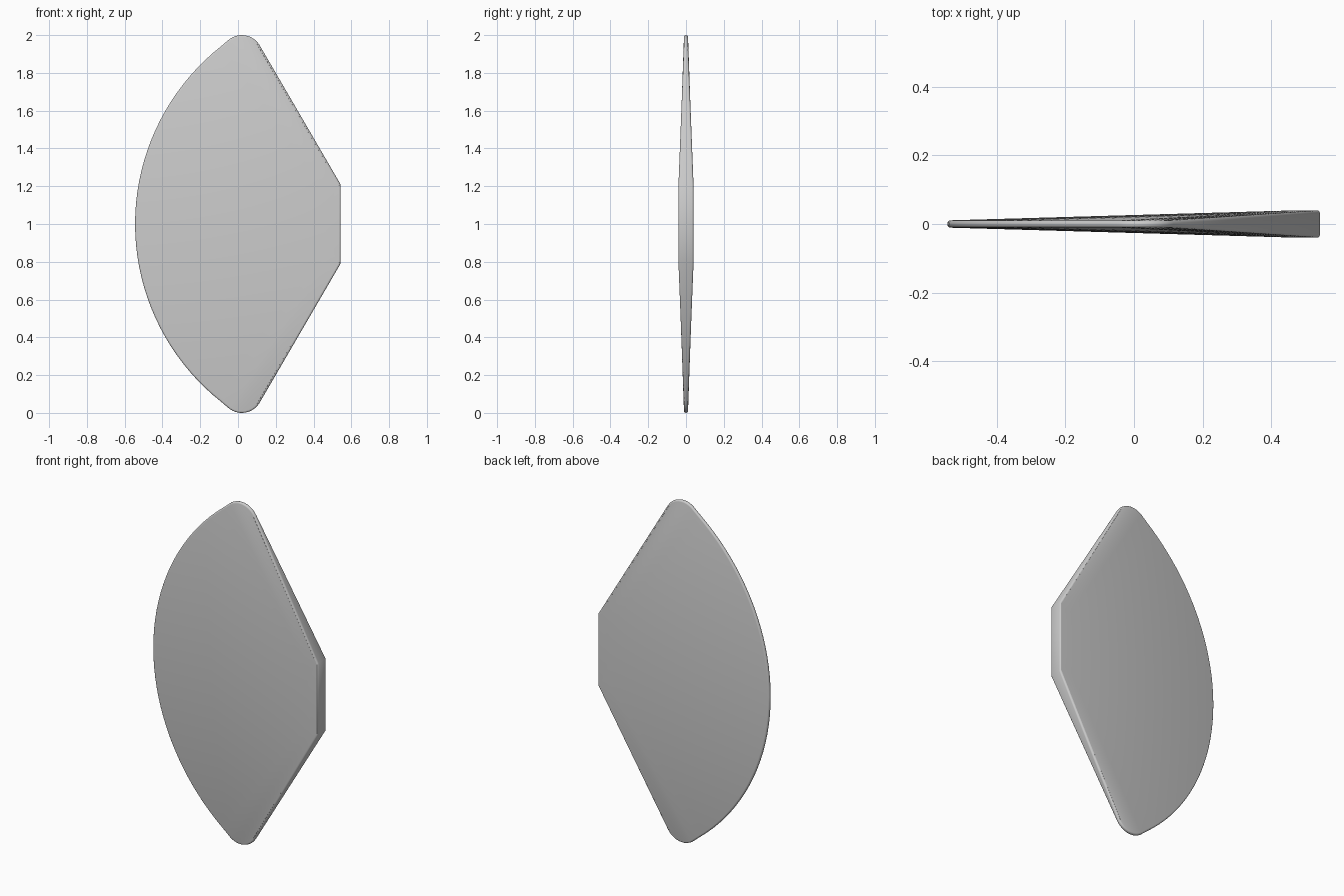
import bpy, bmesh, math

if "Cube" in bpy.data.objects:
    bpy.data.objects.remove(bpy.data.objects["Cube"])

def arc(cx, cz, r, a0, a1, n):
    return [(cx + r * math.cos(math.radians(a0 + (a1 - a0) * i / n)),
             cz + r * math.sin(math.radians(a0 + (a1 - a0) * i / n))) for i in range(n + 1)]

# Outer outline: rounded upper tip, cutting edge, rounded lower tip
EDGE_R, TIP_R, EDGE_X = 1.2, 0.11, 0.655
tip_x, tip_z = 0.02, 0.89
a = math.degrees(math.atan2(tip_z, tip_x - EDGE_X))
outer = (arc(tip_x, 1 + tip_z, TIP_R, 30, a, 10)
         + arc(EDGE_X, 1, EDGE_R, a, 360 - a, 40)[1:-1]
         + arc(tip_x, 1 - tip_z, TIP_R, 360 - a, 330, 10))

# Inner curve at the thick end: shallow bulge away from the flat back
BACK_X, HALF_Z, BULGE = 0.543, 0.21, 0.085
n = len(outer)
inner = []
for i in range(n):
    t = 1 - 2 * i / (n - 1)
    inner.append((BACK_X - BULGE * (1 - t * t), 1 + HALF_Z * t))

bm = bmesh.new()
rings = {}
for s in (-1, 1):
    rings[s] = ([bm.verts.new((x, s * 0.0105, z)) for x, z in outer],
                [bm.verts.new((x, s * 0.0395, z)) for x, z in inner])

# Tapered cheeks and flat pads on both sides
for s in (-1, 1):
    o, k = rings[s]
    for i in range(n - 1):
        bm.faces.new((o[i], o[i + 1], k[i + 1], k[i]))
    bm.faces.new(k)

# Rim wall joining the two sides
loops = {s: rings[s][0] + [rings[s][1][-1], rings[s][1][0]] for s in (-1, 1)}
f, b = loops[-1], loops[1]
rim = []
for i in range(len(f)):
    j = (i + 1) % len(f)
    bm.faces.new((f[i], f[j], b[j], b[i]))
    rim += [bm.edges.get((f[i], f[j])), bm.edges.get((b[i], b[j]))]
bmesh.ops.recalc_face_normals(bm, faces=bm.faces[:])

# Softened rim
bmesh.ops.bevel(bm, geom=rim, offset=0.009, offset_type='OFFSET', segments=3,
                profile=0.5, affect='EDGES', clamp_overlap=False)
bmesh.ops.recalc_face_normals(bm, faces=bm.faces[:])

mesh = bpy.data.meshes.new("axe_blade")
bm.to_mesh(mesh)
bm.free()
blade = bpy.data.objects.new("axe_blade", mesh)
bpy.context.collection.objects.link(blade)
bpy.context.view_layer.objects.active = blade
blade.select_set(True)
bpy.ops.object.shade_smooth_by_angle(angle=math.radians(35))
